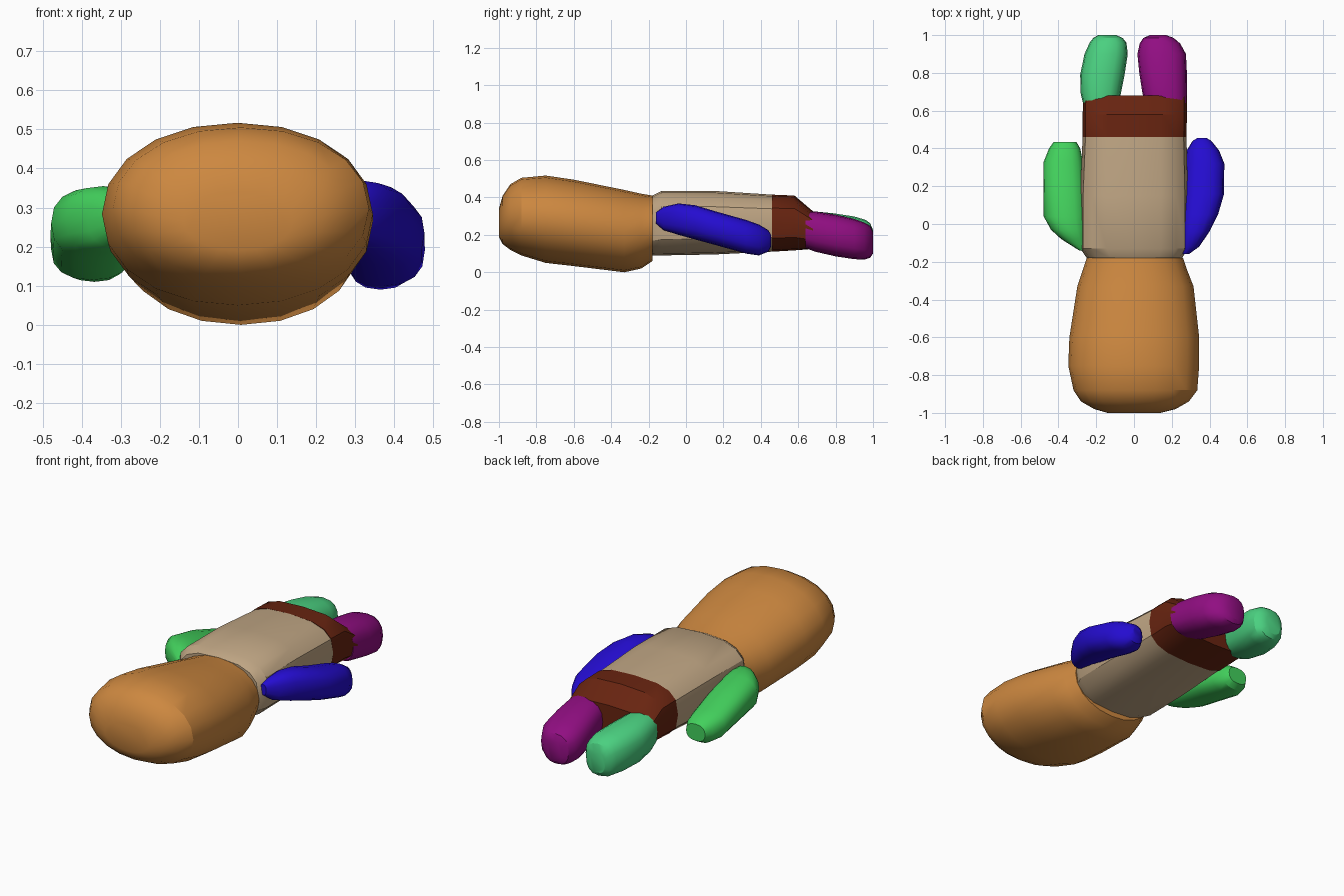
import bpy, bmesh, math

old = bpy.data.objects.get("Cube")
if old:
    bpy.data.objects.remove(old, do_unlink=True)


def material(name, rgb):
    m = bpy.data.materials.new(name)
    m.use_nodes = True
    m.diffuse_color = (*rgb, 1)
    bsdf = next(n for n in m.node_tree.nodes if n.type == 'BSDF_PRINCIPLED')
    bsdf.inputs["Base Color"].default_value = (*rgb, 1)
    return m


def loft(name, mat, rings, power, segments=16, smooth=30):
    """Skin rounded sections along y; each ring is (y, x_min, x_max, z_min, z_max)."""
    bm = bmesh.new()
    loops = []
    for y, x0, x1, z0, z1 in rings:
        loop = []
        for i in range(segments):
            a = 2 * math.pi * i / segments
            c, s = math.cos(a), math.sin(a)
            px = math.copysign(abs(c) ** (2 / power), c)
            pz = math.copysign(abs(s) ** (2 / power), s)
            loop.append(bm.verts.new(((x0 + x1) / 2 + px * (x1 - x0) / 2, y,
                                      (z0 + z1) / 2 + pz * (z1 - z0) / 2)))
        loops.append(loop)
    for a, b in zip(loops, loops[1:]):
        for i in range(segments):
            j = (i + 1) % segments
            bm.faces.new((a[i], a[j], b[j], b[i]))
    bm.faces.new(loops[0])
    bm.faces.new(loops[-1])
    bmesh.ops.recalc_face_normals(bm, faces=bm.faces)
    mesh = bpy.data.meshes.new(name)
    bm.to_mesh(mesh)
    bm.free()
    mesh.materials.append(mat)
    ob = bpy.data.objects.new(name, mesh)
    bpy.context.collection.objects.link(ob)
    bpy.ops.object.select_all(action='DESELECT')
    ob.select_set(True)
    bpy.context.view_layer.objects.active = ob
    bpy.ops.object.shade_smooth_by_angle(angle=math.radians(smooth))
    return ob


# Head: broad rounded front, narrowing to the neck
loft("head", material("orange", (0.61, 0.246, 0.051)), [
    (-1.00, -0.14, 0.14, 0.19, 0.34),
    (-0.98, -0.21, 0.22, 0.15, 0.41),
    (-0.94, -0.28, 0.29, 0.12, 0.47),
    (-0.88, -0.32, 0.335, 0.09, 0.505),
    (-0.75, -0.348, 0.345, 0.05, 0.517),
    (-0.60, -0.342, 0.345, 0.033, 0.495),
    (-0.33, -0.30, 0.315, 0.0, 0.44),
    (-0.24, -0.27, 0.28, 0.02, 0.42),
    (-0.18, -0.25, 0.26, 0.06, 0.41)], 2.1, 20)

# Torso
loft("torso", material("tan", (0.527, 0.381, 0.231)), [
    (-0.18, -0.25, 0.255, 0.09, 0.41),
    (-0.13, -0.285, 0.285, 0.09, 0.435),
    (0.15, -0.285, 0.285, 0.095, 0.435),
    (0.46, -0.272, 0.278, 0.11, 0.415)], 2.8)

# Hips, sloping down to the legs
loft("hips", material("dark brown", (0.138, 0.0176, 0.0052)), [
    (0.46, -0.272, 0.278, 0.11, 0.415),
    (0.58, -0.272, 0.28, 0.117, 0.41),
    (0.68, -0.268, 0.28, 0.125, 0.325)], 3.0)

# Arms, angled downward along the sides
loft("left_arm", material("blue", (0.0176, 0.0037, 0.631)), [
    (-0.16, 0.25, 0.29, 0.26, 0.32),
    (-0.12, 0.25, 0.345, 0.225, 0.35),
    (-0.04, 0.25, 0.40, 0.20, 0.368),
    (0.05, 0.25, 0.445, 0.175, 0.358),
    (0.16, 0.26, 0.477, 0.145, 0.325),
    (0.32, 0.27, 0.478, 0.10, 0.28),
    (0.39, 0.28, 0.45, 0.09, 0.255),
    (0.44, 0.31, 0.41, 0.11, 0.225),
    (0.455, 0.335, 0.385, 0.14, 0.20)], 2.4)
loft("right_arm", material("green", (0.0545, 0.631, 0.107)), [
    (-0.14, -0.29, -0.25, 0.25, 0.31),
    (-0.08, -0.385, -0.25, 0.20, 0.345),
    (-0.03, -0.44, -0.25, 0.185, 0.355),
    (0.04, -0.478, -0.25, 0.17, 0.35),
    (0.20, -0.48, -0.26, 0.14, 0.315),
    (0.33, -0.478, -0.27, 0.115, 0.27),
    (0.40, -0.45, -0.285, 0.11, 0.25),
    (0.435, -0.425, -0.305, 0.13, 0.225)], 2.4)

# Legs
loft("left_leg", material("purple", (0.283, 0.0044, 0.223)), [
    (0.64, 0.06, 0.28, 0.13, 0.325),
    (0.69, 0.045, 0.28, 0.11, 0.325),
    (0.80, 0.028, 0.28, 0.085, 0.308),
    (0.90, 0.018, 0.275, 0.07, 0.285),
    (0.955, 0.03, 0.245, 0.068, 0.265),
    (0.985, 0.05, 0.21, 0.078, 0.248),
    (1.00, 0.085, 0.17, 0.10, 0.215)], 2.5)
loft("right_leg", material("mint green", (0.069, 0.631, 0.216)), [
    (0.64, -0.27, -0.08, 0.13, 0.325),
    (0.69, -0.282, -0.07, 0.11, 0.325),
    (0.79, -0.285, -0.05, 0.088, 0.315),
    (0.90, -0.262, -0.033, 0.075, 0.298),
    (0.96, -0.235, -0.04, 0.073, 0.28),
    (0.985, -0.215, -0.06, 0.082, 0.262),
    (1.00, -0.19, -0.095, 0.105, 0.225)], 2.5)
